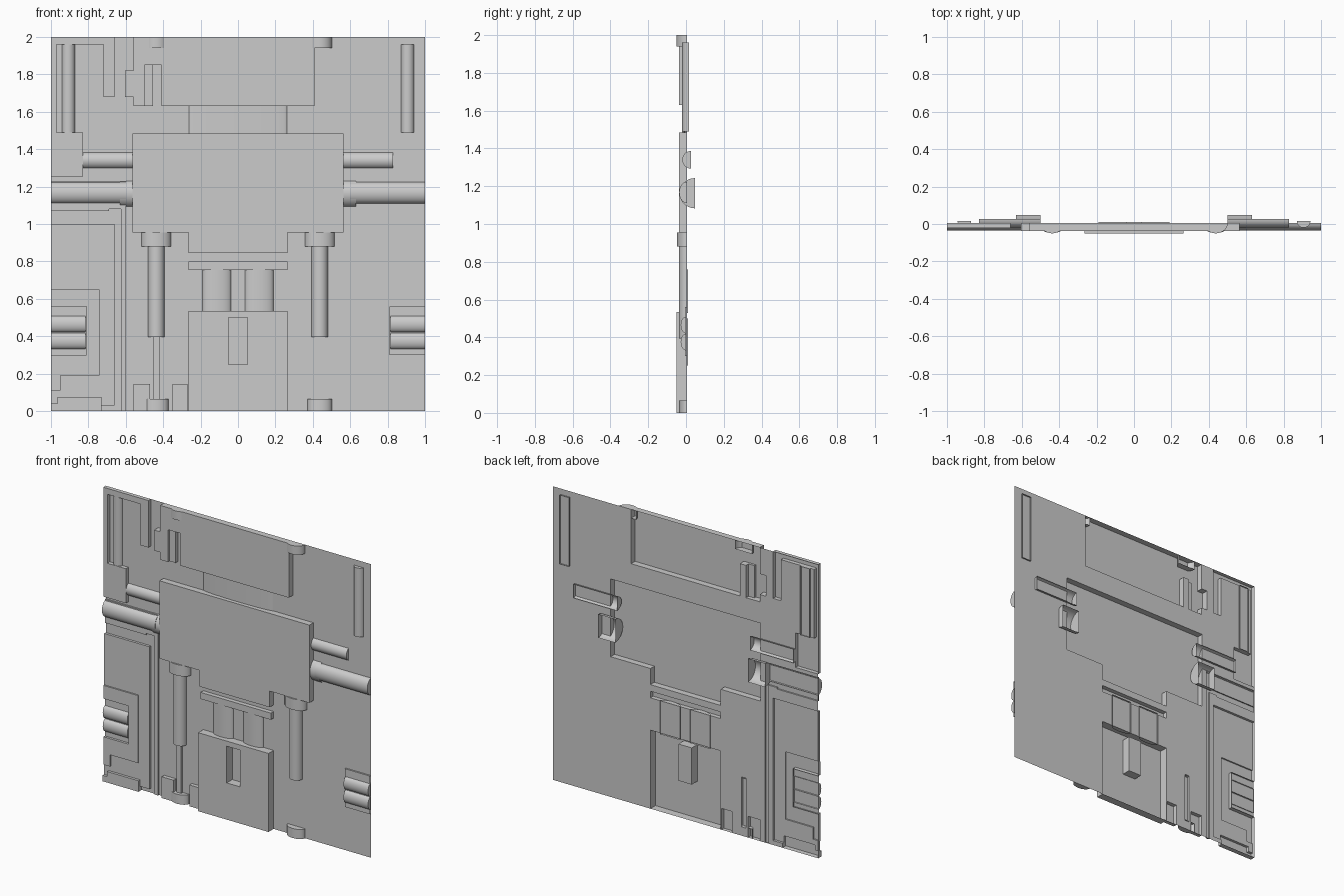
import bpy, bmesh, math
from mathutils import Vector

if "Cube" in bpy.data.objects:
    bpy.data.objects.remove(bpy.data.objects["Cube"])

BASE, HIGH, MID, LOW = 0.005, -0.038, -0.022, -0.012

grey = bpy.data.materials.new("plain_grey")
grey.use_nodes = True
grey.diffuse_color = (0.6, 0.6, 0.6, 1)
grey.node_tree.nodes["Principled BSDF"].inputs["Base Color"].default_value = (0.6, 0.6, 0.6, 1)


def finish(bm, name, smooth=False):
    mesh = bpy.data.meshes.new(name)
    bm.to_mesh(mesh)
    bm.free()
    mesh.materials.append(grey)
    ob = bpy.data.objects.new(name, mesh)
    bpy.context.collection.objects.link(ob)
    if smooth:
        bpy.ops.object.select_all(action='DESELECT')
        ob.select_set(True)
        bpy.context.view_layer.objects.active = ob
        bpy.ops.object.shade_smooth_by_angle(angle=math.radians(35))
    return ob


def add_face(bm, points):
    return bm.faces.new([bm.verts.new(p) for p in points])


def relief_sheet(name, rects):
    """Stepped sheet: later rectangles override earlier; None leaves a hole."""
    rects = rects + [(-b, -a, c, d, y) for a, b, c, d, y in rects]
    xs = sorted({round(v, 4) for r in rects for v in r[:2]})
    zs = sorted({round(v, 4) for r in rects for v in r[2:4]})

    def level(i, j):
        if not (0 <= i < len(xs) - 1 and 0 <= j < len(zs) - 1):
            return BASE
        x, z = (xs[i] + xs[i + 1]) / 2, (zs[j] + zs[j + 1]) / 2
        return [r[4] for r in rects if r[0] < x < r[1] and r[2] < z < r[3]][-1]

    bm = bmesh.new()
    for i in range(-1, len(xs) - 1):
        for j in range(-1, len(zs) - 1):
            y, right, above = level(i, j), level(i + 1, j), level(i, j + 1)
            y0 = BASE if y is None else y
            right = BASE if right is None else right
            above = BASE if above is None else above
            if i >= 0 and j >= 0 and y is not None:
                add_face(bm, [(xs[i], y, zs[j]), (xs[i + 1], y, zs[j]),
                              (xs[i + 1], y, zs[j + 1]), (xs[i], y, zs[j + 1])])
            if j >= 0 and y0 != right:
                x = xs[i + 1]
                add_face(bm, [(x, y0, zs[j]), (x, right, zs[j]),
                              (x, right, zs[j + 1]), (x, y0, zs[j + 1])])
            if i >= 0 and y0 != above:
                z = zs[j + 1]
                add_face(bm, [(xs[i], y0, z), (xs[i + 1], y0, z),
                              (xs[i + 1], above, z), (xs[i], above, z)])
    bmesh.ops.remove_doubles(bm, verts=bm.verts, dist=0.0001)
    return finish(bm, name)


def half_pipe(name, axis, start, end, centre, r, back, front, n=16):
    """Half round bar bulging to the front, along x or z, with closed ends."""
    bm = bmesh.new()
    rings = []
    for t in (start, end):
        ring = []
        for k in range(n + 1):
            a = math.pi * k / n
            side, y = centre + r * math.cos(a), back + (front - back) * math.sin(a)
            ring.append(bm.verts.new((t, y, side) if axis == "x" else (side, y, t)))
        rings.append(ring)
        bm.faces.new(ring)
    for k in range(n):
        bm.faces.new((rings[0][k], rings[0][k + 1], rings[1][k + 1], rings[1][k]))
    bmesh.ops.recalc_face_normals(bm, faces=bm.faces)
    return finish(bm, name, True)


def pair(name, axis, start, end, centre, *rest):
    half_pipe("left_" + name, axis, start, end, centre, *rest)
    if axis == "x":
        start, end = -end, -start
    else:
        centre = -centre
    half_pipe("right_" + name, axis, start, end, centre, *rest)


def bevelled_plate(outline, inset, front):
    """Open-backed plate with sloping borders."""
    bm = bmesh.new()
    face = add_face(bm, [(x, BASE, z) for x, z in outline])
    bmesh.ops.inset_region(bm, faces=[face], thickness=inset,
                           use_boundary=True, use_even_offset=True)
    for v in face.verts:
        v.co.y = front
    return bm


def cut(bm, co, normal, clear=False):
    geom = bm.verts[:] + bm.edges[:] + bm.faces[:]
    return bmesh.ops.bisect_plane(bm, geom=geom, plane_co=co, plane_no=normal,
                                  clear_inner=clear)["geom_cut"]


# Stepped wall sheet, one side listed and mirrored
relief_sheet("wall_sheet", [
    (-1, 1, 0, 2, BASE),
    # upper centre panel with stepped sides
    (-0.41, 0.41, 1.63, 2, HIGH), (0.41, 0.5, 1.85, 2, HIGH),
    (0.455, 0.5, 1.63, 1.85, MID), (0.5, 0.56, 1.63, 2, HIGH),
    (0.56, 0.605, 1.68, 1.82, HIGH),
    # upper corner frame
    (0.66, 1, 1.96, 2, MID), (0.66, 0.72, 1.68, 2, MID),
    (0.97, 1, 1.49, 1.96, MID), (0.83, 1, 1.255, 1.49, MID),
    # pipe bed and upright strip
    (0.69, 1, 1.07, 1.23, -0.005), (0.6, 0.69, 1.08, 1.23, -0.005),
    (0.6, 0.625, 0, 1.08, -0.005),
    # lower side panel, inner panel, vent opening, corner block
    (0.66, 1, 0.03, 1, LOW), (0.74, 1, 0.19, 0.65, MID),
    (0.95, 1, 0.11, 0.19, MID), (0.81, 1, 0.3, 0.56, None),
    (0.73, 0.965, 0, 0.075, -0.03), (0.965, 1, 0, 0.04, -0.03),
    # foot blocks and slim rods
    (0.27, 0.35, 0, 0.145, MID), (0.47, 0.56, 0, 0.145, MID),
    (0.42, 0.455, 0.06, 0.4, LOW),
    # cross bar
    (-0.265, 0.265, 0.755, 0.8, -0.025),
    # openings behind the bevelled plates
    (-0.565, 0.565, 0.955, 1.485, None), (-0.265, 0.265, 0.845, 0.955, None),
    (-0.265, 0.265, 0, 0.535, None)])

# Large central plate
finish(bevelled_plate([(-0.565, 1.485), (-0.565, 0.955), (-0.265, 0.955), (-0.265, 0.845),
                       (0.265, 0.845), (0.265, 0.955), (0.565, 0.955), (0.565, 1.485)],
                      0.052, HIGH), "central_plate")

# Lower plate with its slot
bm = bevelled_plate([(-0.265, 0.535), (-0.265, -0.1), (0.265, -0.1), (0.265, 0.535)],
                    0.065, -0.05)
edge = cut(bm, (0, 0, 0), (0, 0, 1), True)
bmesh.ops.contextual_create(bm, geom=[g for g in edge if isinstance(g, bmesh.types.BMVert)])
for x in (-0.05, 0.05):
    cut(bm, (x, 0, 0), (1, 0, 0))
for z in (0.25, 0.5):
    cut(bm, (0, 0, z), (0, 0, 1))
slot = [f for f in bm.faces if abs(f.calc_center_median().x) < 0.05
        and 0.25 < f.calc_center_median().z < 0.5]
pushed = bmesh.ops.extrude_face_region(bm, geom=slot)["geom"]
for v in pushed:
    if isinstance(v, bmesh.types.BMVert):
        v.co.y = 0.01
bmesh.ops.delete(bm, geom=[f for f in slot if f.is_valid], context='FACES')
finish(bm, "lower_plate")

# Side vents with round ribs
for side, s in (("left", 1), ("right", -1)):
    bm = bevelled_plate([(s * 0.81, 0.3), (s * 1.05, 0.3), (s * 1.05, 0.56), (s * 0.81, 0.56)],
                        0.035, -0.006)
    cut(bm, (s, 0, 0), (-s, 0, 0), True)
    bmesh.ops.recalc_face_normals(bm, faces=bm.faces)
    finish(bm, side + "_vent")
for k, z in enumerate((0.465, 0.375)):
    pair("vent_rib_%d" % (k + 1), "x", 0.815, 1, z, 0.044, 0, -0.028)

# Horizontal pipes and collars
pair("main_pipe", "x", 0.6, 1, 1.167, 0.057, BASE, -0.036)
pair("main_pipe_collar", "x", 0.5, 0.63, 1.163, 0.08, 0.047, -0.034)
pair("small_pipe", "x", 0.5, 0.83, 1.34, 0.047, 0.027, -0.02)

# Upright corner pipes
pair("corner_pipe", "z", 1.49, 1.96, 0.907, 0.036, 0.015, -0.02)

# Columns with collars and feet
pair("column", "z", 0.395, 0.89, 0.437, 0.044, BASE, -0.037)
pair("column_collar", "z", 0.88, 0.955, 0.437, 0.08, BASE, -0.048)
pair("column_foot", "z", 0, 0.065, 0.437, 0.065, BASE, -0.036)
pair("column_top", "z", 1.94, 2, 0.437, 0.065, BASE, -0.05)

# Barrels under the cross bar and low bulge above the plate
pair("barrel", "z", 0.53, 0.76, 0.113, 0.077, 0.011, -0.02)
half_pipe("upper_bulge", "z", 1.485, 1.63, 0, 0.262, BASE, -0.012, 24)
